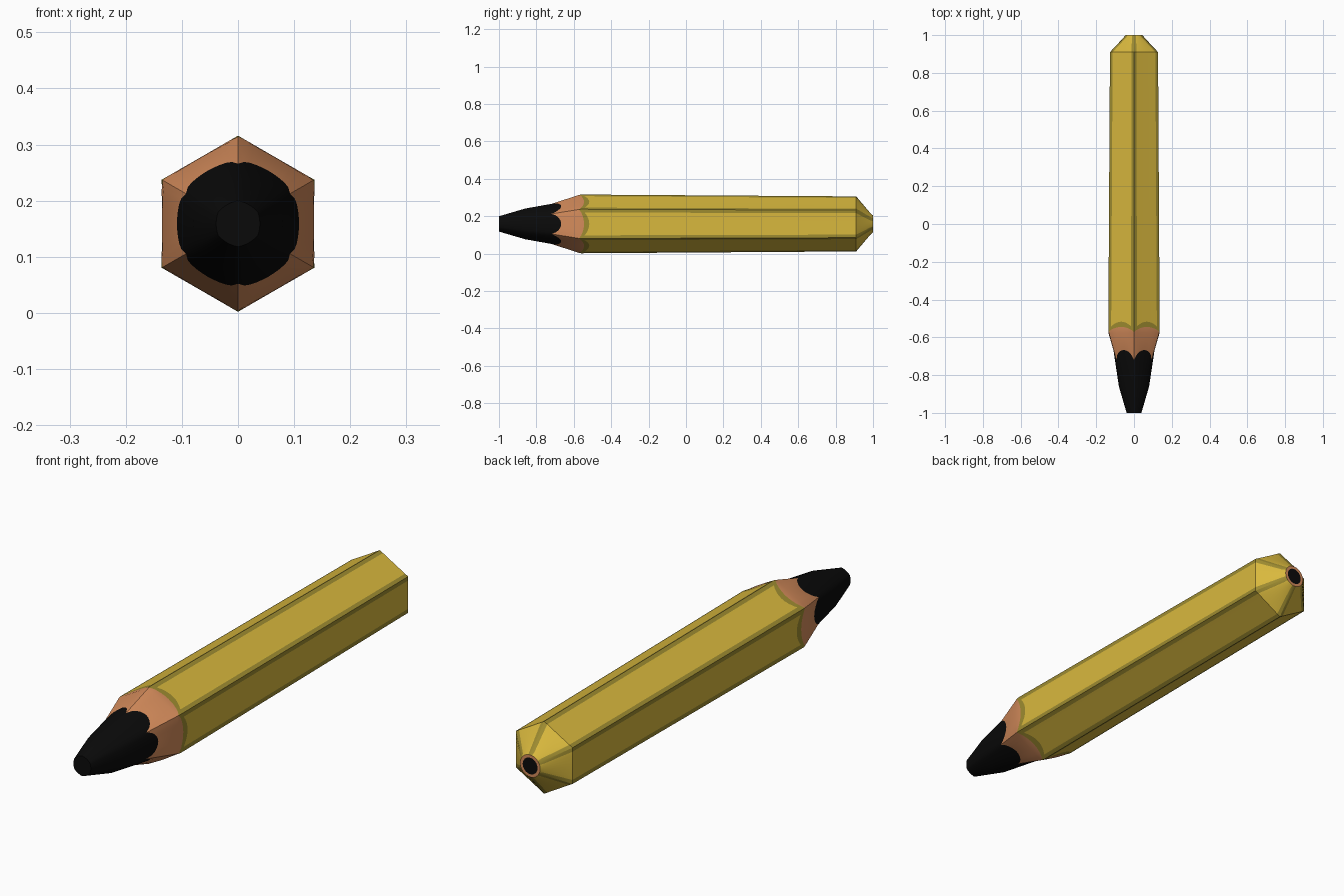
import bpy, bmesh
from math import sin, cos, pi, radians

cube = bpy.data.objects.get("Cube")
if cube:
    bpy.data.objects.remove(cube)

AXIS_Z = 0.159
# (y, radius) along the hexagon corners and along the middle of its flats
CORNER = [(-1, .041), (-.86, .082), (-.72, .107), (-.565, .157), (.91, .147), (.987, .056), (1, .045)]
FLAT = [(-1, .039), (-.86, .080), (-.67, .108), (-.575, .136), (.91, .127), (.987, .055), (1, .045)]


def make_material(name, rgb):
    mat = bpy.data.materials.new(name)
    mat.use_nodes = True
    mat.diffuse_color = (*rgb, 1)
    bsdf = mat.node_tree.nodes["Principled BSDF"]
    bsdf.inputs["Base Color"].default_value = (*rgb, 1)
    bsdf.inputs["Roughness"].default_value = 0.7
    return mat


YELLOW = make_material("yellow paint", (.69, .48, .047))
OLIVE = make_material("dark yellow edge", (.34, .26, .03))
WOOD = make_material("bare wood", (.66, .26, .105))
BLACK = make_material("black lead", (.003, .003, .003))


def radius_at(profile, y):
    for (y0, r0), (y1, r1) in zip(profile, profile[1:]):
        if y <= y1:
            return r0 + (r1 - r0) * (y - y0) / (y1 - y0)
    return profile[-1][1]


def side_steps(stripe):
    """Positions along one flat, with a narrow stripe at both ends."""
    return [0] + [stripe + (1 - 2 * stripe) * k / 8 for k in range(9)]


def ring_points(y, rise=0, stripe=.11, scale=1):
    """A closed hexagonal ring whose flats may be scalloped backwards by rise."""
    points = []
    for side in range(6):
        a0, a1 = (pi / 2 + (side + k) * pi / 3 for k in (0, 1))
        for t in side_steps(stripe):
            bulge = sin(pi * t)
            py = y + rise * bulge ** .75
            corner, flat = radius_at(CORNER, py), radius_at(FLAT, py)
            size = corner * scale * (1 + (flat / (corner * cos(pi / 6)) - 1) * bulge)
            x = size * ((1 - t) * cos(a0) + t * cos(a1))
            z = size * ((1 - t) * sin(a0) + t * sin(a1))
            points.append((x, py, z + AXIS_Z))
    return points


def make_shell(name, rings, materials, rule=None, front_cap=False, back_cap=False):
    bm = bmesh.new()
    loops = [[bm.verts.new(p) for p in ring_points(**r)] for r in rings]
    count = len(loops[0])
    per_side = count // 6
    for j, (a, b) in enumerate(zip(loops, loops[1:])):
        for i in range(count):
            k = (i + 1) % count
            face = bm.faces.new((a[i], b[i], b[k], a[k]))
            if rule:
                face.material_index = rule(j, i % per_side, per_side)
    if front_cap:
        bm.faces.new(loops[0])
    if back_cap:
        bm.faces.new(loops[-1][::-1])
    mesh = bpy.data.meshes.new(name)
    bm.to_mesh(mesh)
    bm.free()
    for mat in materials:
        mesh.materials.append(mat)
    obj = bpy.data.objects.new(name, mesh)
    bpy.context.collection.objects.link(obj)
    bpy.ops.object.select_all(action='DESELECT')
    obj.select_set(True)
    bpy.context.view_layer.objects.active = obj
    bpy.ops.object.shade_smooth_by_angle(angle=radians(28))
    return obj


# Scalloped borders shared by neighbouring parts
lead_edge = dict(y=-.72, rise=.053)
wood_edge = dict(y=-.572, rise=.027)
paint_edge = dict(y=-.562, rise=.045)
end_edge = dict(y=1, stripe=.2)
core_edge = dict(y=1, stripe=.2, scale=.74)

# Sharpened lead with a blunt flat point
make_shell("lead_tip", [dict(y=-1), dict(y=-.86), lead_edge], [BLACK], front_cap=True)

# Bare wood cone
make_shell("sharpened_wood", [lead_edge, dict(y=-.577), wood_edge], [WOOD])


# Painted barrel: scalloped border band and stripes along the hexagon edges
def paint_rule(row, column, per_side):
    return 1 if row == 0 or column in (0, per_side - 1) else 0


make_shell("painted_barrel",
           [wood_edge, paint_edge, dict(y=.91), dict(y=.987, stripe=.2), end_edge],
           [YELLOW, OLIVE], paint_rule)

# Blunt end: wood ring around the lead core
make_shell("end_wood_ring", [end_edge, core_edge], [WOOD])
make_shell("end_lead_core", [core_edge, dict(y=1, stripe=.2, scale=.3)], [BLACK], back_cap=True)
